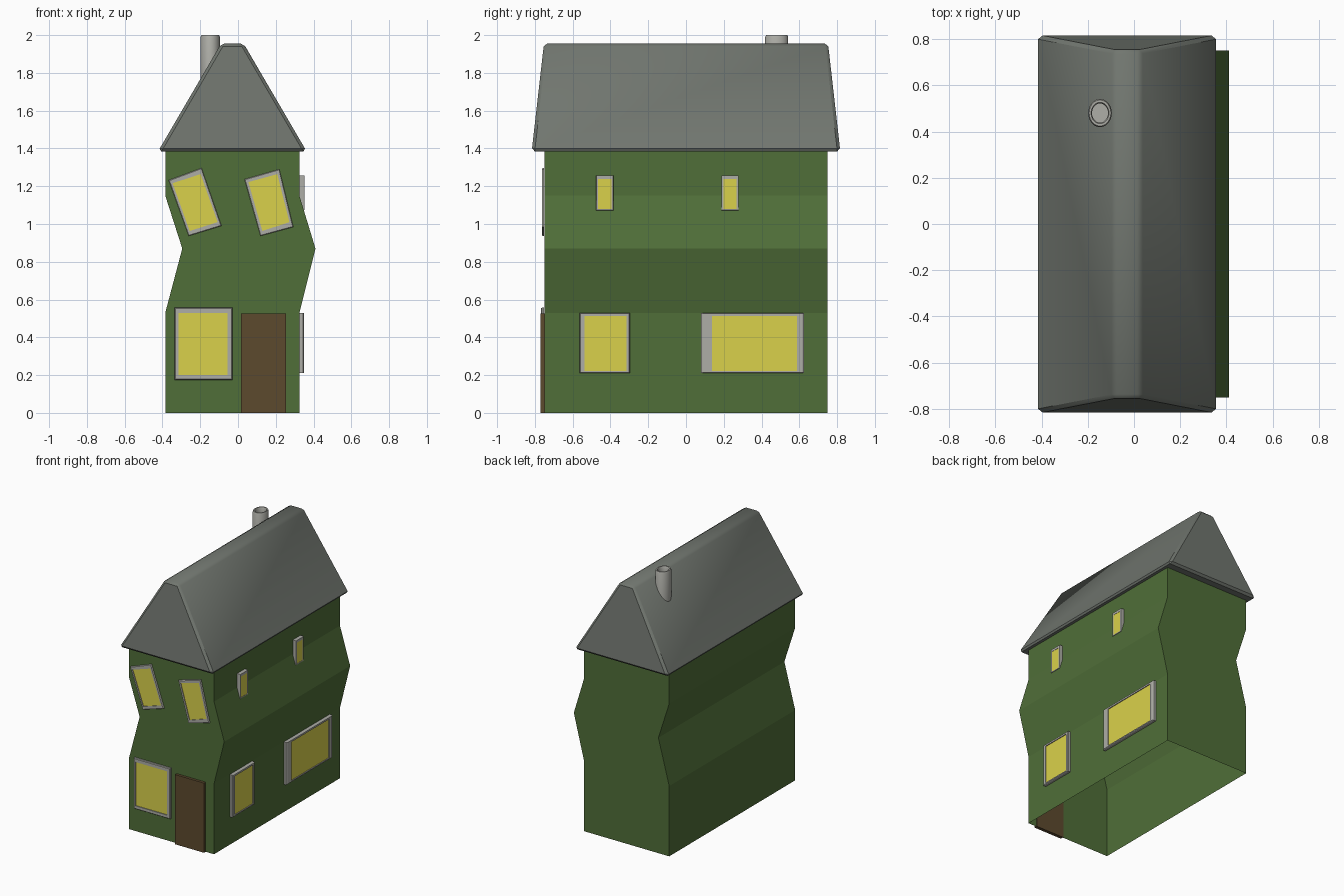
import bpy, bmesh, math

if "Cube" in bpy.data.objects:
    bpy.data.objects.remove(bpy.data.objects["Cube"])

def mat(name, rgb):
    m = bpy.data.materials.new(name)
    m.diffuse_color = (*rgb, 1)
    m.use_nodes = True
    m.node_tree.nodes["Principled BSDF"].inputs["Base Color"].default_value = m.diffuse_color
    return m

GREEN = mat("green_wall", (0.080, 0.158, 0.040))
ROOF = mat("slate_roof", (0.165, 0.182, 0.160))
STONE = mat("grey_stone", (0.42, 0.42, 0.385))
GLASS = mat("yellow_glass", (0.70, 0.64, 0.07))
WOOD = mat("brown_wood", (0.107, 0.067, 0.027))

def finish(name, bm, mats, smooth=None):
    bmesh.ops.recalc_face_normals(bm, faces=bm.faces[:])
    me = bpy.data.meshes.new(name)
    bm.to_mesh(me)
    bm.free()
    ob = bpy.data.objects.new(name, me)
    bpy.context.collection.objects.link(ob)
    for m in mats:
        me.materials.append(m)
    if smooth:
        bpy.ops.object.select_all(action='DESELECT')
        ob.select_set(True)
        bpy.context.view_layer.objects.active = ob
        bpy.ops.object.shade_smooth_by_angle(angle=math.radians(smooth))
    return ob

def ring(bm, pts):
    return [bm.verts.new(p) for p in pts]

def bridge(bm, a, b):
    n = len(a)
    return [bm.faces.new((a[i], a[(i + 1) % n], b[(i + 1) % n], b[i])) for i in range(n)]

# crooked walls: stacked rectangles, open underneath
bm = bmesh.new()
prev = None
for z, x0, x1 in [(0, -.385, .325), (.53, -.385, .325), (.87, -.295, .41),
                  (1.15, -.385, .325), (1.388, -.385, .325)]:
    cur = ring(bm, [(x0, -.75, z), (x1, -.75, z), (x1, .75, z), (x0, .75, z)])
    if prev:
        bridge(bm, prev, cur)
    prev = cur
finish("walls", bm, [GREEN])

# roof: tapered block with softened edges
def rect(hx, hy, z, cx=-.03):
    return [(cx - hx, -hy, z), (cx + hx, -hy, z), (cx + hx, hy, z), (cx - hx, hy, z)]

bm = bmesh.new()
low, top = ring(bm, rect(.393, .817, 1.385)), ring(bm, rect(.06, .752, 1.955))
bridge(bm, low, top)
bm.faces.new(low)
bm.faces.new(top)
bmesh.ops.bevel(bm, geom=bm.edges[:], offset=.016, segments=1, affect='EDGES')
finish("roof", bm, [ROOF], 35)

# chimney: oval pipe with a recessed top
bm = bmesh.new()
prev = None
for r, z in [(1, 1.7), (1, 1.99), (.92, 2), (.76, 2), (.68, 1.99), (.68, 1.95)]:
    angs = [2 * math.pi * i / 32 for i in range(32)]
    cur = ring(bm, [(-.147 + .051 * r * math.cos(a), .48 + .061 * r * math.sin(a), z) for a in angs])
    if prev:
        bridge(bm, prev, cur)
    else:
        bm.faces.new(cur)
    prev = cur
bm.faces.new(prev)
finish("chimney", bm, [STONE], 40)

# door: slab set through the front wall
bm = bmesh.new()
a = ring(bm, [(.015, -.745, 0), (.255, -.745, 0), (.255, -.745, .525), (.015, -.745, .525)])
b = ring(bm, [(v.co.x, -.77, v.co.z) for v in a])
bridge(bm, a, b)
bm.faces.new(a)
bm.faces.new(b)
finish("door", bm, [WOOD])

# windows: bevelled frame around slightly recessed glass
def window(name, outer, inner, place, depth, recess):
    bm = bmesh.new()
    cu = sum(p[0] for p in outer) / 4
    cv = sum(p[1] for p in outer) / 4
    lip = [(cu + (u - cu) * .97, cv + (v - cv) * .98) for u, v in outer]
    layers = [(outer, .001), (outer, depth - .005), (lip, depth),
              (inner, depth), (inner, depth - recess)]
    rings = [ring(bm, [place(u, v, d) for u, v in pts]) for pts, d in layers]
    for p, q in zip(rings, rings[1:]):
        bridge(bm, p, q)
    bm.faces.new(rings[0])
    bm.faces.new(rings[-1]).material_index = 1
    finish(name, bm, [STONE, GLASS])

def box(u0, u1, v0, v1):
    return [(u0, v0), (u1, v0), (u1, v1), (u0, v1)]

def front(u, v, d):
    return (u, -.75 - d, v)

def side(u, v, d):
    return (.325 + d, u, v)

window("front_lower_window", box(-.335, -.03, .175, .557), box(-.315, -.055, .2, .53), front, .018, .006)
window("front_upper_left_window",
       [(-.261, .937), (-.087, .99), (-.193, 1.296), (-.367, 1.232)],
       [(-.256, .963), (-.108, 1.01), (-.198, 1.264), (-.346, 1.216)], front, .013, .005)
window("front_upper_right_window",
       [(.119, .937), (.293, .984), (.219, 1.29), (.034, 1.237)],
       [(.129, .963), (.272, 1.01), (.208, 1.264), (.055, 1.222)], front, .013, .005)
window("side_lower_small_window", box(-.563, -.297, .21, .53), box(-.537, -.316, .222, .514), side, .025, .006)
window("side_lower_wide_window", box(.08, .626, .21, .53), box(.137, .588, .222, .514), side, .025, .006)
for label, y in (("front", -.43), ("back", .233)):
    window("side_upper_%s_window" % label, box(y - .046, y + .046, 1.072, 1.258),
           box(y - .035, y + .035, 1.08, 1.238), side, .027, .002)
